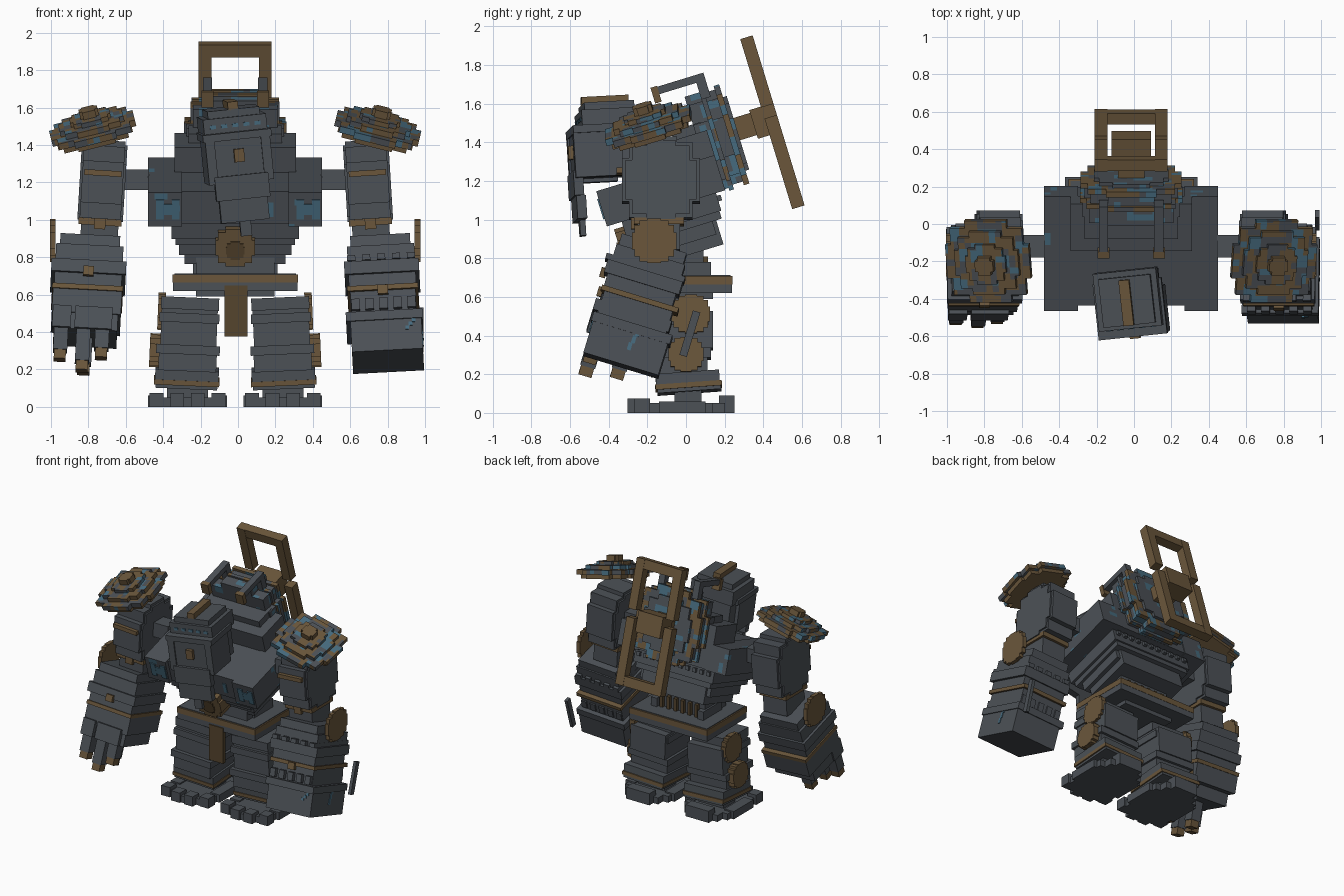
import bpy, bmesh, math
from mathutils import Matrix, Vector, Euler, noise

cube = bpy.data.objects.get("Cube")
if cube:
    bpy.data.objects.remove(cube)


def material(name, color):
    mat = bpy.data.materials.new(name)
    mat.use_nodes = True
    mat.diffuse_color = color
    mat.node_tree.nodes["Principled BSDF"].inputs["Base Color"].default_value = color
    return mat


steel = material("blue_grey_steel", (.072, .082, .094, 1))
bronze = material("bronze", (.145, .094, .044, 1))
dark = material("dark_bronze", (.09, .058, .026, 1))
blue = material("faded_blue", (.062, .148, .212, 1))


def frame(loc=(0, 0, 0), rot=(0, 0, 0)):
    angles = [math.radians(a) for a in rot]
    return Matrix.Translation(loc) @ Euler(angles).to_matrix().to_4x4()


def finish(name, mat, bm, place, spots):
    """Cut a patchy part into cells, colour the cells, and place the mesh."""
    if spots:
        for axis in (Vector((1, 0, 0)), Vector((0, 1, 0)), Vector((0, 0, 1))):
            for i in range(-16, 17):
                bmesh.ops.bisect_plane(bm, geom=bm.verts[:] + bm.edges[:] + bm.faces[:],
                                       plane_co=axis * (i * .034 + .011), plane_no=axis)
    bm.transform(place)
    bmesh.ops.recalc_face_normals(bm, faces=bm.faces)
    for face in bm.faces:
        for slot, patch in enumerate(spots, 1):
            seed = Vector((slot * 7, slot * 3, slot))
            if noise.noise(face.calc_center_median() * 14 + seed) > patch[1]:
                face.material_index = slot
    mesh = bpy.data.meshes.new(name)
    bm.to_mesh(mesh)
    bm.free()
    for m in [mat] + [patch[0] for patch in spots]:
        mesh.materials.append(m)
    obj = bpy.data.objects.new(name, mesh)
    bpy.context.collection.objects.link(obj)


def box(name, mat, place, half, ys, zs, cx=0, spots=()):
    bm = bmesh.new()
    bmesh.ops.create_cube(bm, size=1)
    size = (half * 2, ys[1] - ys[0], zs[1] - zs[0], 1)
    middle = (cx, sum(ys) / 2, sum(zs) / 2)
    bm.transform(Matrix.Translation(middle) @ Matrix.Diagonal(size))
    finish(name, mat, bm, place, spots)


def disc(name, mat, place, radius, span, steps=3, axis="z", centre=(0, 0), spots=(), stretch=1):
    """Round plate with a stepped, blocky outline."""
    quarter, last = [], None
    for k in range(steps):
        x = radius * math.cos(math.pi / 2 * k / steps)
        y = radius * math.sin(math.pi / 2 * (k + .8) / steps) * stretch
        if last is not None:
            quarter.append((x, last))
        quarter.append((x, y))
        last = y
    flip = quarter[::-1]
    outline = (quarter + [(-x, y) for x, y in flip]
               + [(-x, -y) for x, y in quarter] + [(x, -y) for x, y in flip])
    bm = bmesh.new()
    base = bm.faces.new([bm.verts.new((x, y, span[0])) for x, y in outline])
    top = bmesh.ops.extrude_face_region(bm, geom=[base])
    moved = [g for g in top["geom"] if isinstance(g, bmesh.types.BMVert)]
    bmesh.ops.translate(bm, verts=moved, vec=(0, 0, span[1] - span[0]))
    u, v = centre
    turn = {"z": frame((u, v, 0)),
            "x": frame((0, u, v), (0, 90, 0)),
            "y": frame((u, 0, v), (-90, 0, 0))}[axis]
    finish(name, mat, bm, place @ turn, spots)


CX = -.015
body = frame((CX, 0, 0))
torso = frame((CX, 0, 1.2), (17, 0, 0))
worn = ((steel, .06), (blue, .27))
chipped = ((blue, .27),)

# Pelvis, waist and loincloth
box("belt_top", steel, body, .325, (-.24, .23), (.7, .714))
box("belt_band", bronze, body, .335, (-.25, .24), (.665, .708))
box("belt_lower", steel, body, .333, (-.248, .238), (.62, .665))
box("pelvis", steel, body, .21, (-.16, .14), (.59, .63))
box("waist", steel, body, .21, (-.17, .09), (.7, .84))
for s in (-1, 1):
    box("waist_side", steel, body, .025, (-.1, .13), (.7, .78), cx=s * .2)
for i in range(6):
    box("waist_rib", dark, body, .012, (.08, .115), (.7, .81), cx=(i - 2.5) * .06)
box("loincloth", dark, body, .061, (-.255, -.225), (.375, .65), cx=.005)

# Torso, leaning forward
box("abdomen", steel, torso, .27, (-.28, .09), (-.37, -.22))
box("abdomen_rim", steel, torso, .3, (-.31, .07), (-.31, -.22))
box("lower_chest", steel, torso, .34, (-.38, .13), (-.2, -.1))
box("lower_chest_step", steel, torso, .32, (-.36, .12), (-.24, -.2))
box("chest_slab", steel, torso, .4, (-.43, .175), (-.1, .08))
box("upper_chest", steel, torso, .325, (-.085, .18), (.08, .22))
box("neck_block", steel, torso, .25, (0, .16), (.2, .27))
for i in range(-5, 6):
    box("chest_stud", steel, torso, .014, (.13, .15), (-.15, -.12), cx=i * .06)
for s in (-1, 1):
    box("chest_pod", steel, torso, .09, (-.46, .18), (-.105, .085), cx=s * .375, spots=((blue, .45),))
    x = s * .375 + .015
    for offset in (-.042, .042):
        box("chest_patch", blue, torso, .021, (-.467, -.459), (-.065, .045), cx=x + offset)
    box("chest_patch_link", blue, torso, .03, (-.466, -.459), (-.04, .02), cx=x)
box("chest_fleck", blue, torso, .014, (-.436, -.429), (-.06, .02), cx=.19)
disc("belly_gem", bronze, torso, .105, (-.43, -.28), axis="y", centre=(0, -.235))
disc("belly_gem_core", dark, torso, .05, (-.437, -.42), axis="y", centre=(0, -.25))

# Back unit made of stacked stepped plates
plates = [(steel, .26, .12, .2), (bronze, .275, .2, .225), (steel, .25, .225, .28),
          (bronze, .27, .28, .31), (steel, .2, .31, .33)]
for mat, radius, near, far in plates:
    spots = chipped if mat == steel else ((steel, .15), (blue, .3))
    disc("back_plate", mat, torso, radius, (near, far), 3, "y", (0, .16), spots)
box("back_hub", bronze, torso, .07, (.32, .44), (.12, .24))
box("back_hub_flange", bronze, torso, .105, (.42, .55), (.1, .255))

# Tall rectangular frame on the back, its posts split beside the hub
for s in (-1, 1):
    for zs in ((-.3, .19), (.25, .62)):
        box("back_frame_post", bronze, torso, .034, (.483, .55), zs, cx=s * .161)
for zs in ((-.3, -.23), (.55, .62)):
    box("back_frame_bar", bronze, torso, .13, (.485, .548), zs)

# Hooks reaching over the shoulders
for s in (-1, 1):
    x = s * .148
    box("hook_arm", steel, torso, .025, (0, .25), (.47, .51), cx=x)
    box("hook_post", steel, torso, .025, (.2, .25), (.38, .47), cx=x)
    box("hook_tip", bronze, torso, .032, (-.035, 0), (.43, .515), cx=x)

# Head, turned a little
head = frame((-.02, -.4, 1.4), (3, -6, 6))
box("skull", steel, head, .15, (-.13, .14), (-.17, .15))
box("helmet", steel, head, .17, (-.15, .16), (.05, .16))
box("helmet_top", steel, head, .14, (-.13, .13), (.16, .2))
box("crest", bronze, head, .028, (-.13, .115), (.195, .24))
box("brow", steel, head, .185, (-.2, .1), (.04, .08))
box("face_mask", steel, head, .16, (-.19, -.1), (-.17, .05))
for s in (-1, 1):
    box("cheek_guard", steel, head, .025, (-.2, .05), (-.19, .05), cx=s * .15)
for i in range(-2, 3):
    box("helmet_fleck", blue, head, .016, (-.155, -.149), (.105, .125), cx=i * .06)
box("beard_upper", steel, head, .145, (-.21, -.16), (-.28, -.15))
box("beard_lower", steel, head, .13, (-.2, -.15), (-.4, -.28))
box("beard_tip", steel, head, .03, (-.18, -.15), (-.48, -.4))
box("nose", bronze, head, .027, (-.215, -.19), (-.08, -.01))

# Limbs, written for the left side and mirrored
for s, side in ((1, "left_"), (-1, "right_")):
    mirror = body @ Matrix.Diagonal((s, 1, 1, 1))

    # Foot with toes and heel
    foot = mirror @ frame((.255, 0, 0))
    disc(side + "foot", steel, foot, .2, (0, .05), 4, centre=(0, -.03), stretch=1.3)
    for i in range(4):
        y = -.32 + .035 * abs(i - 1.5)
        box(side + "toe", steel, foot, .037, (y, y + .08), (0, .075), cx=(i - 1.5) * .11)
    for x in (-.17, .17):
        box(side + "foot_edge", steel, foot, .04, (-.14, .1), (0, .06), cx=x)
    box(side + "heel", steel, foot, .1, (.17, .25), (0, .09))
    box(side + "ankle", steel, foot, .11, (-.06, .08), (.04, .13))

    # Leg, with a slightly pitched shin cuff
    leg = mirror @ frame((.25, 0, .35), (0, -2.5, 0))
    cuff = leg @ frame((0, 0, -.2), (4, 0, 0))
    box(side + "shin_base", steel, cuff, .165, (-.15, .18), (-.045, -.027))
    box(side + "shin_band", bronze, cuff, .175, (-.16, .185), (-.027, 0))
    box(side + "shin_rim", steel, cuff, .17, (-.155, .175), (0, .055))
    box(side + "shin", steel, leg, .155, (-.18, .11), (-.16, -.04))
    box(side + "knee_plate", steel, leg, .17, (-.2, .13), (-.07, -.02))
    box(side + "thigh", steel, leg, .15, (-.17, .14), (-.02, .17))
    box(side + "thigh_band", steel, leg, .16, (-.19, .12), (.1, .15))
    box(side + "thigh_top", steel, leg, .155, (-.18, .08), (.17, .235))
    disc(side + "knee_disc", bronze, leg, .09, (.15, .205), 4, "x", (0, -.055))
    disc(side + "hip_disc", bronze, leg, .1, (.13, .17), 4, "x", (.025, .155))

    # Shoulder and upper arm
    box(side + "shoulder_bar", steel, mirror, .08, (-.18, -.06), (1.16, 1.27), cx=.54)
    arm = mirror @ frame((.71, -.13, 1.2), (0, -3.5, 0))
    disc(side + "upper_arm", steel, arm, .225, (-.11, .11), 3, "x", stretch=.9)
    disc(side + "upper_arm_core", steel, arm, .205, (-.122, .122), 3, "x", stretch=.9)
    box(side + "upper_arm_band", bronze, arm, .1, (-.23, -.19), (.035, .065))
    box(side + "elbow", steel, arm, .1, (-.12, .1), (-.36, -.15))
    box(side + "elbow_band", bronze, arm, .115, (-.14, .12), (-.23, -.195))
    box(side + "elbow_clasp", bronze, arm, .03, (-.155, -.13), (-.25, -.18))

    # Shoulder pad of stacked stepped plates
    pad = mirror @ frame((.765, -.2, 1.5), (17, 14, 0))
    disc(side + "pad_under", bronze, pad, .205, (-.06, -.03))
    disc(side + "pad_base", bronze, pad, .23, (-.03, .005), spots=worn)
    disc(side + "pad_rim", bronze, pad, .175, (.005, .035), spots=worn)
    disc(side + "pad_middle", bronze, pad, .11, (.035, .06), spots=worn)
    disc(side + "pad_knob", bronze, pad, .05, (.06, .1), 2)

    # Forearm, swung forward
    fore = mirror @ frame((.775, -.16, .9), (-17, -3, 0))
    disc(side + "elbow_disc", bronze, mirror, .115, (.96, .99), 4, "x", (-.165, .89))
    box(side + "forearm_top", steel, fore, .16, (-.17, .18), (-.1, -.03))
    box(side + "forearm_upper", steel, fore, .18, (-.18, .19), (-.315, -.09))
    box(side + "forearm_rim", steel, fore, .2, (-.2, .205), (-.25, -.18))
    box(side + "forearm_band", bronze, fore, .19, (-.19, .225), (-.342, -.315))
    if s > 0:
        # Hammer fist
        box("fist_clasp", bronze, fore, .028, (-.205, -.18), (-.37, -.32))
        box("fist_collar", steel, fore, .175, (-.17, .2), (-.47, -.34))
        box("fist_flange", steel, fore, .205, (-.19, .235), (-.51, -.46))
        box("fist", steel, fore, .19, (-.18, .225), (-.68, -.47), cx=.008)
        for i in range(-2, 3):
            box("fist_stud", steel, fore, .022, (-.2, .21), (-.45, -.39), cx=i * .075)
            box("forearm_stud", steel, fore, .022, (-.215, .21), (-.18, -.15), cx=i * .08)
        for i in range(3):
            box("fist_fleck", blue, fore, .01, (-.186, -.179), (-.57 + i * .02, -.55 + i * .02), cx=.12 + i * .018)
            box("fist_side_fleck", blue, fore, .003, (.03 + i * .01, .05 + i * .01),
                (-.6 + i * .04, -.56 + i * .04), cx=.2)
        charm = frame((.98, .02, .41), (-17, 0, 0))
        box("hanging_charm", steel, charm, .012, (-.02, .02), (-.12, .12))
    else:
        # Open hand
        box("forearm_clasp", bronze, fore, .028, (-.22, -.19), (-.27, -.22))
        box("hand_back", steel, fore, .185, (-.18, .22), (-.47, -.34))
        box("hand_palm", steel, fore, .17, (-.17, .16), (-.56, -.46))
        for x, length in ((.13, .68), (.01, .735), (-.09, .66)):
            box("knuckle", steel, fore, .05, (-.2, -.08), (-.56, -.44), cx=x)
            box("finger", steel, fore, .038, (-.18, -.1), (-length, -.5), cx=x)
            box("fingertip", bronze, fore, .032, (-.175, -.105), (-length - .05, -length), cx=x)
        box("thumb", steel, fore, .04, (-.02, .06), (-.7, -.5), cx=0)
        box("thumb_tip", bronze, fore, .033, (-.015, .055), (-.75, -.7), cx=0)
